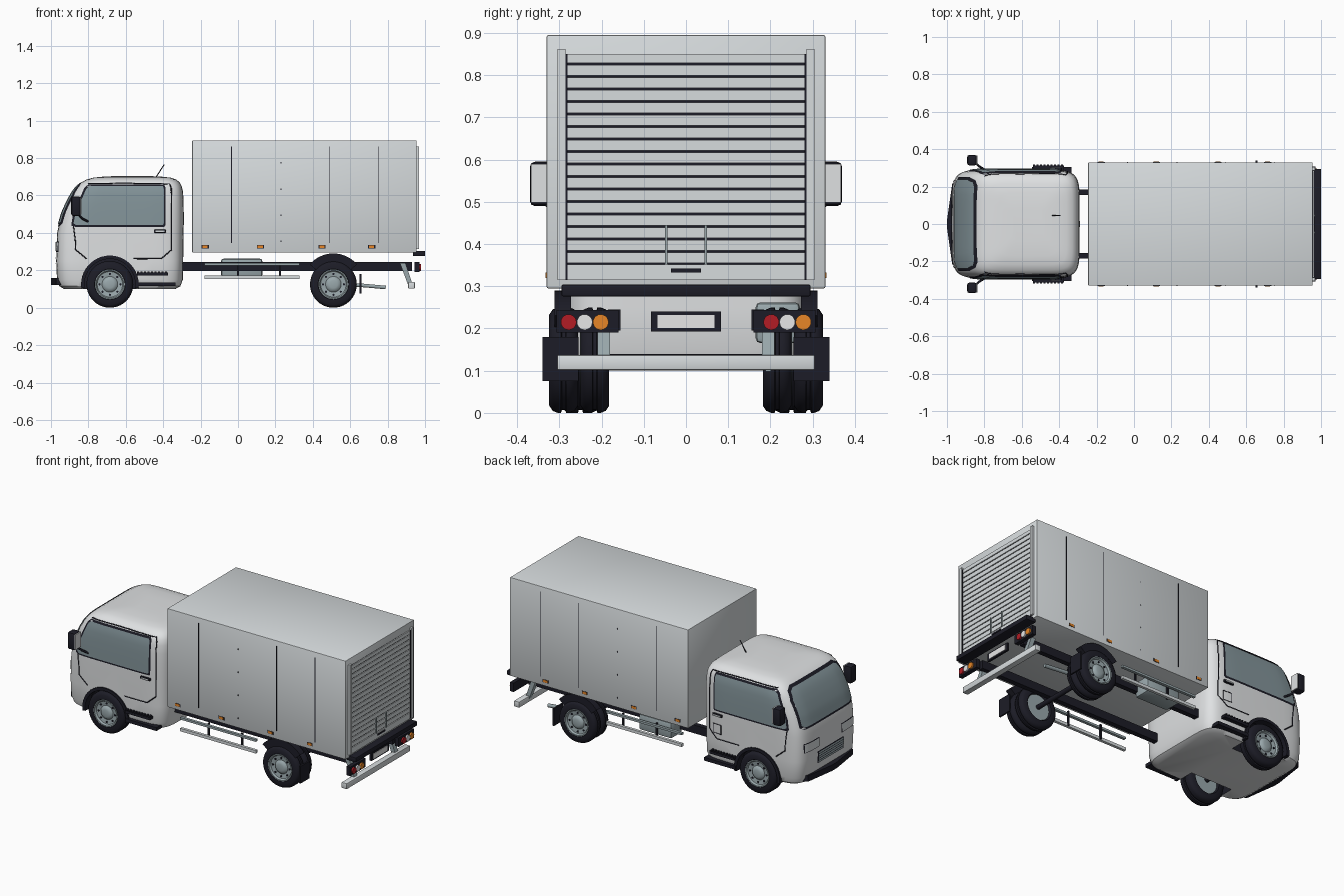
import bpy, bmesh, math
from mathutils import Matrix, Vector

default_cube = bpy.data.objects.get("Cube")
if default_cube:
    bpy.data.objects.remove(default_cube)


def material(name, red, green, blue):
    mat = bpy.data.materials.new(name)
    mat.use_nodes = True
    mat.diffuse_color = (red, green, blue, 1)
    mat.node_tree.nodes["Principled BSDF"].inputs["Base Color"].default_value = (red, green, blue, 1)
    return mat


CAB = material("cab white", .74, .755, .765)
CARGO = material("cargo grey", .68, .715, .73)
BLACK = material("black trim", .012, .012, .02)
GLASS = material("window glass", .23, .3, .325)
STEEL = material("steel grey", .32, .39, .41)
RED = material("red lamp", .45, .012, .018)
WHITE = material("white lamp", .85, .85, .85)
ORANGE = material("orange lamp", .8, .24, .02)


def finish(name, bm, mat, smooth=False, recalc=True):
    if recalc:
        bmesh.ops.recalc_face_normals(bm, faces=bm.faces)
    mesh = bpy.data.meshes.new(name)
    bm.to_mesh(mesh)
    bm.free()
    mesh.materials.append(mat)
    ob = bpy.data.objects.new(name, mesh)
    bpy.context.collection.objects.link(ob)
    if smooth:
        activate(ob)
        bpy.ops.object.shade_smooth_by_angle(angle=math.radians(40))
    return ob


def activate(ob):
    bpy.ops.object.select_all(action="DESELECT")
    ob.select_set(True)
    bpy.context.view_layer.objects.active = ob


def box(name, mat, xs, ys, zs, bevel=0):
    bm = bmesh.new()
    bmesh.ops.create_cube(bm, size=1)
    for v in bm.verts:
        v.co = [sum(r) / 2 + c * (r[1] - r[0]) for r, c in zip((xs, ys, zs), v.co)]
    if bevel:
        bmesh.ops.bevel(bm, geom=bm.edges[:], offset=bevel, segments=2, affect="EDGES", profile=.5)
    return finish(name, bm, mat, bevel > 0)


def mirrored_box(name, mat, xs, ys, zs, bevel=0):
    for side, s in (("left", 1), ("right", -1)):
        box(f"{name}_{side}", mat, xs, sorted(s * y for y in ys), zs, bevel)


def cylinder(name, mat, center, radius, length, axis, sides=20):
    bm = bmesh.new()
    turn = Vector((0, 0, 1)).rotation_difference(Vector(axis)).to_matrix().to_4x4()
    bmesh.ops.create_cone(bm, cap_ends=True, segments=sides, radius1=radius, radius2=radius,
                          depth=length, matrix=Matrix.Translation(center) @ turn)
    return finish(name, bm, mat, True)


def prism(name, mat, points, direction):
    bm = bmesh.new()
    face = bm.faces.new([bm.verts.new(p) for p in points])
    grown = bmesh.ops.extrude_face_region(bm, geom=[face])["geom"]
    bmesh.ops.translate(bm, vec=direction, verts=[g for g in grown if isinstance(g, bmesh.types.BMVert)])
    return finish(name, bm, mat)


def tube(name, mat, points, radius, closed=False):
    curve = bpy.data.curves.new(name, "CURVE")
    curve.dimensions, curve.bevel_depth, curve.bevel_resolution = "3D", radius, 1
    curve.use_fill_caps = True
    spline = curve.splines.new("POLY")
    spline.points.add(len(points) - 1)
    for p, co in zip(spline.points, points):
        p.co = (*co, 1)
    spline.use_cyclic_u = closed
    curve.materials.append(mat)
    ob = bpy.data.objects.new(name, curve)
    bpy.context.collection.objects.link(ob)
    activate(ob)
    bpy.ops.object.convert(target="MESH")


def lathe(name, mat, profile, center, s):
    # Spin (radius, width) points about the axle
    bm = bmesh.new()
    verts = [bm.verts.new((r, s * y, 0)) for r, y in profile]
    edges = [bm.edges.new(pair) for pair in zip(verts, verts[1:])]
    bmesh.ops.spin(bm, geom=verts + edges, cent=(0, 0, 0), axis=(0, 1, 0), angle=math.tau, steps=40)
    bmesh.ops.remove_doubles(bm, verts=bm.verts, dist=.0004)
    bmesh.ops.translate(bm, vec=center, verts=bm.verts)
    return finish(name, bm, mat, True)


def arch(name, mat, x, z, inner, outer, y0, y1, start, end):
    angles = [math.radians(start + (end - start) * i / 24) for i in range(25)]
    outline = [(outer, a) for a in angles] + [(inner, a) for a in reversed(angles)]
    prism(name, mat, [(x + r * math.cos(a), y0, z + r * math.sin(a)) for r, a in outline], (0, y1 - y0, 0))


# Cab shell: stacked rounded rectangles, each row is height, front, back, half width
SECTIONS = [(.10, -.93, -.335, .26), (.115, -.955, -.308, .278), (.15, -.968, -.295, .288), (.25, -.972, -.293, .291),
            (.40, -.967, -.291, .291), (.445, -.957, -.29, .291), (.51, -.938, -.29, .29), (.57, -.911, -.291, .288),
            (.62, -.883, -.294, .284), (.65, -.86, -.301, .277), (.67, -.838, -.312, .265), (.685, -.81, -.33, .246),
            (.695, -.775, -.36, .218), (.701, -.72, -.41, .17), (.704, -.65, -.48, .09)]
POWER = 7


def section(z):
    for low, high in zip(SECTIONS, SECTIONS[1:]):
        if z <= high[0]:
            t = (z - low[0]) / (high[0] - low[0])
            front, back, half = (a + (b - a) * t for a, b in zip(low[1:], high[1:]))
            return (front + back) / 2, (back - front) / 2, half


def side_y(x, z):
    mid, length, half = section(z)
    return half * max(0, 1 - abs((x - mid) / length) ** POWER) ** (1 / POWER)


def front_x(y, z):
    mid, length, half = section(z)
    return mid - length * max(0, 1 - abs(y / half) ** POWER) ** (1 / POWER)


def squash(c):
    return math.copysign(abs(c) ** (2 / POWER), c)


bm = bmesh.new()
rings = []
for z, front, back, half in SECTIONS:
    angles = [math.tau * i / 64 for i in range(64)]
    rings.append([bm.verts.new(((front + back) / 2 + (back - front) / 2 * squash(math.cos(a)),
                                half * squash(math.sin(a)), z)) for a in angles])
for low, high in zip(rings, rings[1:]):
    for i in range(64):
        j = (i + 1) % 64
        bm.faces.new((low[i], low[j], high[j], high[i]))
bm.faces.new(rings[0])
bm.faces.new(rings[-1])
cab = finish("cab_shell", bm, CAB)
AXLE_FRONT, AXLE_REAR, HUB = -.685, .51, .125
for s in (1, -1):
    cutter = cylinder("arch_cutter", BLACK, (AXLE_FRONT, s * .29, HUB), .142, .24, (0, 1, 0), 40)
    cutter.hide_render = True
    cut = cab.modifiers.new("arch", "BOOLEAN")
    cut.operation, cut.solver, cut.object, cut.material_mode = "DIFFERENCE", "EXACT", cutter, "TRANSFER"
    activate(cab)
    bpy.ops.object.modifier_apply(modifier=cut.name)
    bpy.data.objects.remove(cutter)
activate(cab)
bpy.ops.object.shade_smooth_by_angle(angle=math.radians(35))


def patch(name, mat, rows, place, outward, columns=12):
    # Sheet that follows the cab skin; rows are height, start, end
    fine = []
    for a, b in zip(rows, rows[1:]):
        steps = max(1, round((b[0] - a[0]) / .02))
        fine += [[p + (q - p) * i / steps for p, q in zip(a, b)] for i in range(steps)]
    fine.append(rows[-1])
    bm = bmesh.new()
    grid = [[bm.verts.new(place(u0 + (u1 - u0) * i / columns, z)) for i in range(columns + 1)] for z, u0, u1 in fine]
    for low, high in zip(grid, grid[1:]):
        for i in range(columns):
            face = bm.faces.new((low[i], low[i + 1], high[i + 1], high[i]))
            face.normal_update()
            if face.normal.dot(outward) < 0:
                face.normal_flip()
    finish(name, bm, mat, True, False)


def front_patch(name, mat, rows, lift):
    patch(name, mat, rows, lambda y, z: (front_x(y, z) - lift, y, z), Vector((-1, 0, 0)))


# Windscreen, headlights and grille
front_patch("windscreen_frame", BLACK, [(.435, -.22, .22), (.45, -.25, .25), (.60, -.25, .25),
                                        (.65, -.235, .235), (.67, -.2, .2)], .003)
front_patch("windscreen_glass", GLASS, [(.448, -.21, .21), (.46, -.238, .238), (.60, -.237, .237),
                                        (.645, -.222, .222), (.658, -.195, .195)], .007)
for side, s in (("left", 1), ("right", -1)):
    lamp = sorted((s * .105, s * .238))
    front_patch(f"headlight_rim_{side}", BLACK, [(.298, *lamp), (.354, *lamp)], .003)
    front_patch(f"headlight_{side}", CARGO, [(.302, lamp[0] + .004, lamp[1] - .004),
                                             (.35, lamp[0] + .004, lamp[1] - .004)], .006)
front_patch("grille_back", BLACK, [(.2, -.125, .125), (.272, -.125, .125)], .003)
for i in range(5):
    z = .205 + i * .0132
    front_patch(f"grille_bar_{i}", STEEL, [(z, -.12, .12), (z + .0095, -.12, .12)], .007)
prism("front_bumper", BLACK, [(-.94, .23, .122), (-.972, .215, .122), (-1, .02, .122), (-1, -.02, .122),
                              (-.972, -.215, .122), (-.94, -.23, .122)], (0, 0, .036))

# Doors, side windows, mirrors, steps and arch trims
FRAME = [(.432, -.87, -.395), (.44, -.892, -.388), (.50, -.882, -.387), (.64, -.822, -.387), (.66, -.8, -.395)]
PANE = [(.442, -.865, -.402), (.45, -.88, -.397), (.50, -.87, -.396), (.635, -.812, -.396), (.65, -.795, -.402)]
DOOR = [(-.80, .664), (-.60, .666), (-.365, .662), (-.357, .64), (-.355, .5), (-.355, .31), (-.41, .262), (-.56, .262)]
DOOR_FRONT = [(-.88, .44), (-.87, .36), (-.868, .31), (-.81, .262)]


def densify(points, steps=12):
    return [(a[0] + (b[0] - a[0]) * i / steps, a[1] + (b[1] - a[1]) * i / steps)
            for a, b in zip(points, points[1:]) for i in range(steps + 1)]


for side, s in (("left", 1), ("right", -1)):
    def skin(x, z, lift):
        return (x, s * (side_y(x, z) + lift), z)
    out = Vector((0, s, 0))
    patch(f"side_window_frame_{side}", BLACK, FRAME, lambda x, z: skin(x, z, .003), out)
    patch(f"side_window_glass_{side}", GLASS, PANE, lambda x, z: skin(x, z, .006), out)
    for label, path in (("rear", DOOR), ("front", DOOR_FRONT)):
        tube(f"door_seam_{label}_{side}", BLACK, [skin(x, z, 0) for x, z in densify(path)], .003)
    arch(f"wheel_arch_trim_{side}", BLACK, AXLE_FRONT, HUB, .136, .154, s * .25, s * .298, -8, 188)
    arm = [(-.79, s * .285, .455), (-.83, s * .31, .475), (-.855, s * .335, .50)]
    tube(f"mirror_arm_{side}", BLACK, arm, .006)
mirrored_box("door_handle", BLACK, (-.45, -.385), (.285, .3), (.4, .417), .004)
mirrored_box("door_handle_grip", CARGO, (-.442, -.393), (.299, .302), (.405, .412))
mirrored_box("mirror_housing", BLACK, (-.892, -.84), (.313, .37), (.49, .595), .012)
mirrored_box("mirror_glass", CAB, (-.842, -.836), (.316, .367), (.498, .59))
mirrored_box("step_lower", BLACK, (-.545, -.335), (.24, .305), (.115, .135))
mirrored_box("step_upper", BLACK, (-.54, -.375), (.27, .312), (.172, .187))
for i in range(9):
    x = -.54 + i * .0188
    mirrored_box(f"step_rib_{i}", BLACK, (x, x + .01), (.275, .317), (.187, .193))
tube("fuel_flap", BLACK, [(x, side_y(x, z), z) for x, z in ((-.44, .295), (-.385, .295), (-.385, .35), (-.44, .35))],
     .003, True)
tube("aerial", BLACK, [(-.44, .045, .695), (-.395, .045, .765)], .003)

# Cargo body with seams and marker lamps
box("cargo_box", CARGO, (-.245, .955), (-.33, .33), (.295, .895), .004)
for i, x in enumerate((-.035, .49, .75)):
    mirrored_box(f"panel_seam_{i}", BLACK, (x - .002, x + .002), (.328, .3306), (.345, .862))
for i in range(4):
    z = .35 + i * .14
    mirrored_box(f"panel_rivet_{i}", BLACK, (.227, .233), (.328, .331), (z, z + .008))
for i, x in enumerate((-.175, .12, .45, .715)):
    mirrored_box(f"marker_base_{i}", BLACK, (x - .019, x + .019), (.325, .331), (.317, .335))
    mirrored_box(f"marker_lamp_{i}", ORANGE, (x - .015, x + .013), (.329, .333), (.319, .333))

# Roller shutter
box("shutter_back", BLACK, (.95, .957), (-.29, .29), (.315, .85))
for i in range(17):
    z = .3555 + i * .0296
    box(f"shutter_slat_{i}", CARGO, (.955, .962), (-.284, .284), (z, min(z + .0245, .85)))
box("shutter_bottom", CARGO, (.955, .963), (-.284, .284), (.315, .351))
box("shutter_latch", BLACK, (.96, .967), (-.036, .036), (.333, .342))
mirrored_box("shutter_edge", BLACK, (.953, .9645), (.2805, .288), (.315, .85))
mirrored_box("shutter_guide", CARGO, (.95, .968), (.286, .304), (.315, .862))
mirrored_box("shutter_grip", STEEL, (.958, .968), (.044, .05), (.352, .445))

# Chassis, tank and side guards
mirrored_box("chassis_rail", BLACK, (-.32, .93), (.155, .185), (.195, .245))
box("fuel_tank", STEEL, (-.09, .13), (.165, .27), (.165, .262), .012)
mirrored_box("side_guard_lower", CARGO, (-.18, .33), (.283, .3), (.154, .172))
mirrored_box("side_guard_upper", STEEL, (-.18, .33), (.283, .3), (.225, .238))
for i, x in enumerate((0, .225)):
    mirrored_box(f"guard_strut_{i}", BLACK, (x - .005, x + .005), (.275, .285), (.155, .245))
tube("exhaust_pipe", STEEL, [(.58, .195, .125), (.68, .195, .118), (.79, .195, .108)], .011)

# Rear bumper, lamps and plate
box("rear_sill", BLACK, (.935, 1), (-.295, .295), (.276, .304), .004)
box("rear_bumper", CARGO, (.91, .945), (-.305, .305), (.102, .137), .003)
for side, s in (("left", 1), ("right", -1)):
    prism(f"bumper_bracket_{side}", STEEL, [(.865, s * .18, .24), (.895, s * .18, .24), (.935, s * .18, .12),
                                            (.91, s * .18, .12)], (0, s * .03, 0))
    for color, mat, shift in (("red", RED, -.038), ("white", WHITE, 0), ("orange", ORANGE, .038)):
        cylinder(f"tail_lamp_{color}_{side}", mat, (.968, s * .24 + shift, .215), .0185, .022, (1, 0, 0))
mirrored_box("lamp_panel", BLACK, (.945, .97), (.16, .307), (.19, .244))
box("plate_frame", BLACK, (.945, .957), (-.083, .083), (.193, .24))
box("number_plate", WHITE, (.955, .96), (-.067, .067), (.201, .232))


# Wheels, axles and rear fenders
def wheel(name, x, inner, width, s):
    center = (x, s * inner, HUB)
    w, mid = width, width / 2
    lathe(f"{name}_tyre", BLACK, [(.076, .01), (.082, 0), (.108, 0), (.12, .008), (.125, .02), (.125, mid - .006),
                                  (.118, mid - .004), (.118, mid + .004), (.125, mid + .006), (.125, w - .02),
                                  (.12, w - .008), (.108, w), (.082, w), (.076, w - .01), (.076, .01)], center, s)
    lathe(f"{name}_rim", STEEL, [(0, .012), (.08, .012), (.08, w + .001), (.074, w + .001), (.068, w - .01),
                                 (.042, w - .014), (.034, w - .004), (.02, w), (0, w)], center, s)
    for i in range(8):
        a = math.tau * i / 8
        spot = (x + .056 * math.cos(a), s * (inner + w - .0115), HUB + .056 * math.sin(a))
        cylinder(f"{name}_hole_{i}", BLACK, spot, .006, .006, (0, 1, 0), 10)


for side, s in (("left", 1), ("right", -1)):
    wheel(f"front_wheel_{side}", AXLE_FRONT, .205, .09, s)
    wheel(f"rear_inner_wheel_{side}", AXLE_REAR, .182, .068, s)
    wheel(f"rear_outer_wheel_{side}", AXLE_REAR, .256, .068, s)
    arch(f"rear_fender_{side}", BLACK, AXLE_REAR, HUB, .115, .165, s * .272, s * .312, 40, 140)
mirrored_box("mud_flap", BLACK, (.65, .66), (.255, .34), (.075, .18))
for label, x in (("front", AXLE_FRONT), ("rear", AXLE_REAR)):
    cylinder(f"{label}_axle", BLACK, (x, 0, HUB), .014, .42, (0, 1, 0))
